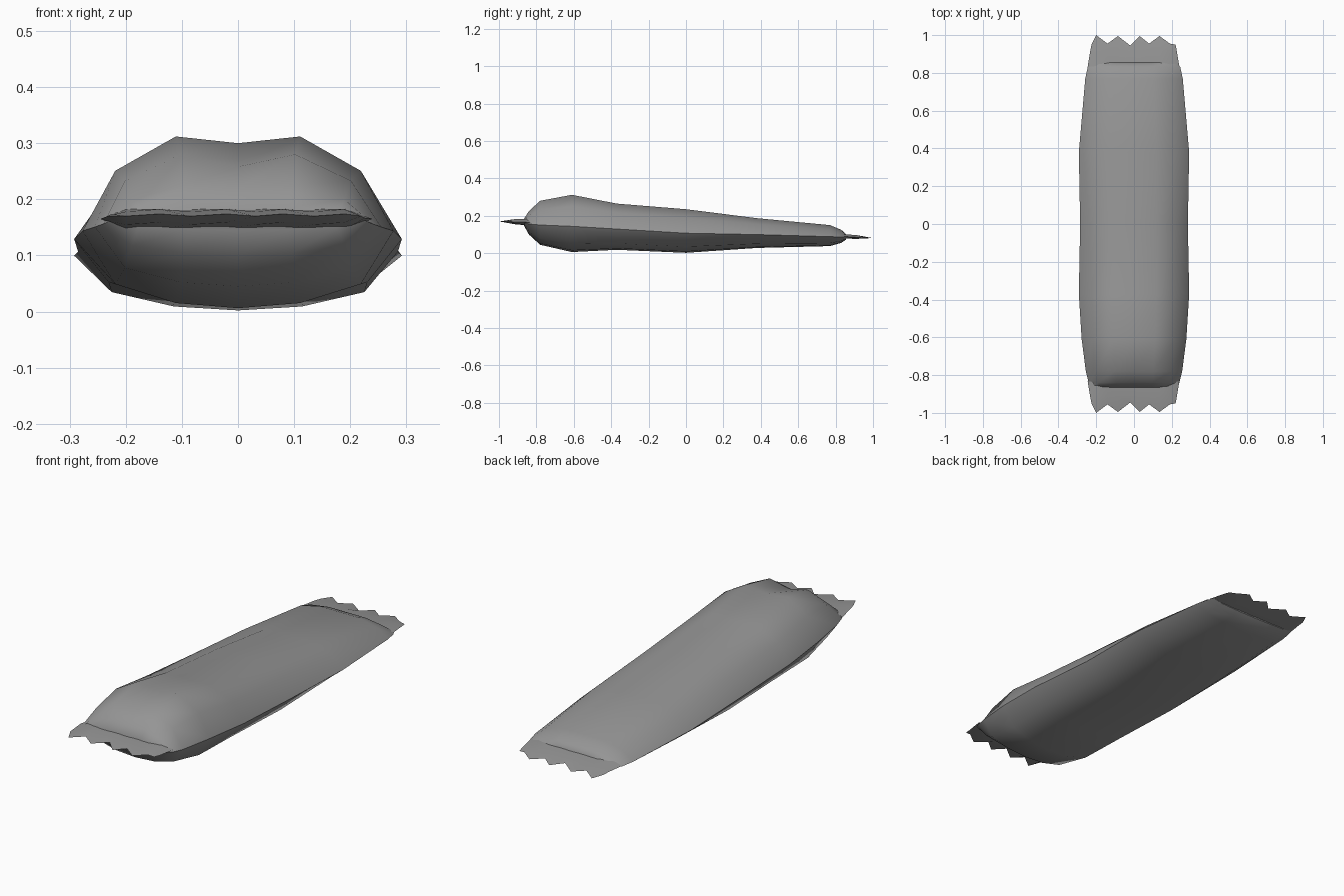
import bpy, bmesh, math

if "Cube" in bpy.data.objects:
    bpy.data.objects.remove(bpy.data.objects["Cube"])

foil = bpy.data.materials.new("grey foil")
foil.use_nodes = True
GREY = (0.3, 0.3, 0.3, 1)
foil.diffuse_color = GREY
foil.node_tree.nodes["Principled BSDF"].inputs["Base Color"].default_value = GREY


def finish(name, bm, angle):
    bmesh.ops.recalc_face_normals(bm, faces=bm.faces)
    mesh = bpy.data.meshes.new(name)
    bm.to_mesh(mesh)
    bm.free()
    mesh.materials.append(foil)
    obj = bpy.data.objects.new(name, mesh)
    bpy.context.collection.objects.link(obj)
    bpy.ops.object.select_all(action="DESELECT")
    obj.select_set(True)
    bpy.context.view_layer.objects.active = obj
    bpy.ops.object.shade_smooth_by_angle(angle=math.radians(angle))
    return obj


def bridge(bm, a, b, closed=False):
    n = len(a)
    for i in range(n if closed else n - 1):
        j = (i + 1) % n
        bm.faces.new((a[i], a[j], b[j], b[i]))


# Pouch: one cross-section lofted along y (y, half width, bottom, top, centre dip)
STATIONS = [
    (-0.865, 0.225, 0.145, 0.185, 0.0),
    (-0.84, 0.24, 0.10, 0.225, 0.005),
    (-0.78, 0.255, 0.045, 0.28, 0.022),
    (-0.61, 0.277, 0.006, 0.312, 0.012),
    (-0.37, 0.292, 0.018, 0.265, 0.004),
    (0.0, 0.285, 0.002, 0.235, 0.0),
    (0.38, 0.292, 0.028, 0.187, 0.0),
    (0.77, 0.258, 0.038, 0.15, 0.0),
    (0.83, 0.245, 0.055, 0.125, 0.0),
    (0.855, 0.23, 0.072, 0.102, 0.0),
]
HALF = [(0.4, 1.0), (0.79, 0.8), (1.0, 0.45), (0.79, 0.14), (0.4, 0.03)]
RING = [(0, 1)] + HALF + [(0, 0)] + [(-x, t) for x, t in reversed(HALF)]

bm = bmesh.new()
rings = []
for y, w, lo, hi, dip in STATIONS:
    ring = [bm.verts.new((x * w, y, lo + t * (hi - lo))) for x, t in RING]
    ring[0].co.z -= dip
    rings.append(ring)
for a, b in zip(rings, rings[1:]):
    bridge(bm, a, b, True)
bm.faces.new(rings[0])
bm.faces.new(rings[-1])
finish("wrapper_pouch", bm, 50)

# Crimped end seals: thin wedges with a zigzag outer edge
TEETH = [(-0.225, 0.95), (-0.2, 1.0), (-0.14, 0.955), (-0.085, 0.995),
         (-0.02, 0.945), (0.03, 0.995), (0.08, 0.955), (0.135, 0.995),
         (0.19, 0.955), (0.22, 0.95)]


def seal(name, side, base_z, tip_z, thick):
    bm = bmesh.new()
    rows = {}
    for s in (1, -1):
        root, mid = [], []
        for i, (x, y) in enumerate(TEETH):
            edge = i in (0, len(TEETH) - 1)
            t = 0 if edge else thick * s
            wide = 1.09 if edge else 1.0
            root.append(bm.verts.new((x * wide, side * 0.835, base_z + t)))
            ripple = 0.002 * (-1) ** i
            mid.append(bm.verts.new((x * (1.03 if edge else 1), side * 0.915,
                                     (base_z + tip_z) / 2 + t * 0.65 + ripple)))
        rows[s] = (root, mid)
    tip = [bm.verts.new((x, side * y, tip_z + 0.002 * (-1) ** i))
           for i, (x, y) in enumerate(TEETH)]
    for root, mid in rows.values():
        bridge(bm, root, mid)
        bridge(bm, mid, tip)
    bmesh.ops.remove_doubles(bm, verts=bm.verts, dist=0.0005)
    finish(name, bm, 40)


seal("front_seal", -1, 0.165, 0.172, 0.018)
seal("back_seal", 1, 0.09, 0.083, 0.012)
